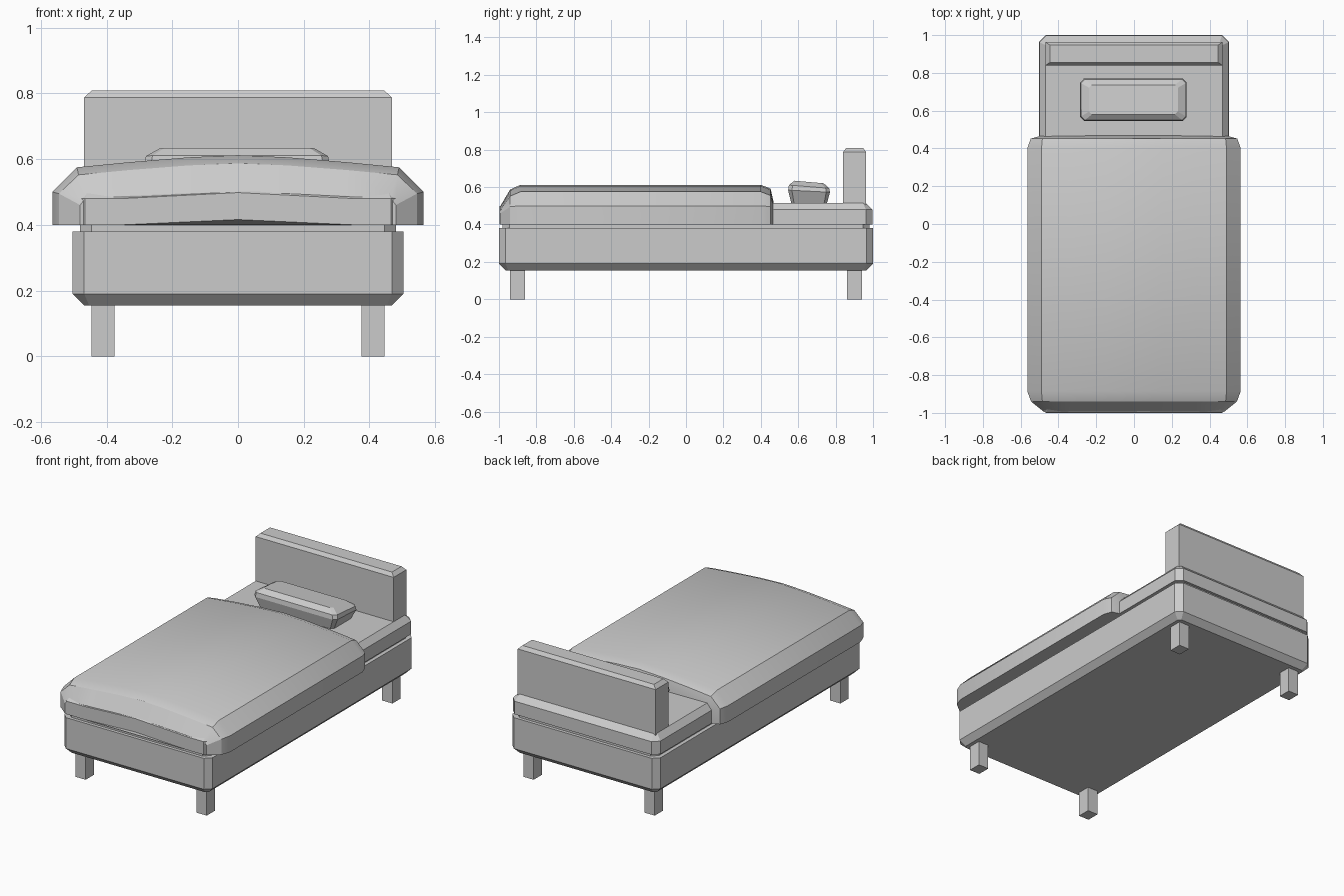
import bpy, bmesh, math

cube = bpy.data.objects.get("Cube")
if cube:
    bpy.data.objects.remove(cube, do_unlink=True)

grey = bpy.data.materials.new("plain_grey")
grey.use_nodes = True
colour = (0.6, 0.6, 0.6, 1)
grey.diffuse_color = colour
grey.node_tree.nodes["Principled BSDF"].inputs["Base Color"].default_value = colour


def loft(name, rings, smooth=False):
    """Skin a list of equal-length closed rings and cap both ends."""
    bm = bmesh.new()
    loops = [[bm.verts.new(p) for p in ring] for ring in rings]
    for a, b in zip(loops, loops[1:]):
        for i in range(len(a)):
            j = (i + 1) % len(a)
            bm.faces.new((a[i], a[j], b[j], b[i]))
    bm.faces.new(loops[0])
    bm.faces.new(loops[-1])
    bmesh.ops.recalc_face_normals(bm, faces=bm.faces)
    mesh = bpy.data.meshes.new(name)
    bm.to_mesh(mesh)
    bm.free()
    mesh.materials.append(grey)
    obj = bpy.data.objects.new(name, mesh)
    bpy.context.collection.objects.link(obj)
    if smooth:
        bpy.ops.object.select_all(action='DESELECT')
        obj.select_set(True)
        bpy.context.view_layer.objects.active = obj
        bpy.ops.object.shade_smooth_by_angle(angle=math.radians(25))
    return obj


def ring(z, hx, hy, cut=0.035, lift=0.0, slope=0.0, centre=(0, 0)):
    """Rectangle with cut corners; lift bows the middle of its front edge."""
    front = [(-hx + cut, -hy, 0), (-0.7 * hx, -hy, 0), (0, -hy, lift),
             (0.7 * hx, -hy, 0), (hx - cut, -hy, 0)]
    rest = [(hx, -hy + cut, 0), (hx, hy - cut, 0), (hx - cut, hy, 0),
            (-hx + cut, hy, 0), (-hx, hy - cut, 0), (-hx, -hy + cut, 0)]
    return [(centre[0] + x, centre[1] + y, z + dz + slope * y)
            for x, y, dz in front + rest]


def box(name, x, y, z0, z1, hx, hy):
    corners = ((-hx, -hy), (hx, -hy), (hx, hy), (-hx, hy))
    return loft(name, [[(x + a, y + b, z) for a, b in corners]
                       for z in (z0, z1)])


# Frame with bevelled underside
loft("bed_frame", [ring(0.155, 0.468, 0.965, 0.015), ring(0.19, 0.503, 1),
                   ring(0.38, 0.503, 1)])

# Recess between frame and mattress
loft("mattress_recess", [ring(0.37, 0.48, 0.98), ring(0.41, 0.48, 0.98)])

# Mattress with a bevelled top and slightly bowed foot end
loft("mattress", [ring(0.40, 0.5, 0.997, lift=0.016),
                  ring(0.48, 0.5, 0.997, lift=0.018),
                  ring(0.515, 0.468, 0.962, 0.015)])

# Headboard with bevelled top
headboard = []
for z, inset in ((0.5, 0), (0.787, 0), (0.808, 0.022)):
    hx, y0, y1 = 0.468 - inset, 0.84 + inset * 0.7, 0.963 - inset * 0.7
    headboard.append([(-hx, y0, z), (hx, y0, z), (hx, y1, z), (-hx, y1, z)])
loft("headboard", headboard)

# Legs
for side, sx in (("left", 1), ("right", -1)):
    for end, sy in (("front", -1), ("back", 1)):
        box(f"{end}_{side}_leg", sx * 0.411, sy * 0.9, 0, 0.17, 0.035, 0.04)

# Blanket: crowned sections along the bed, rounded off at both ends
# (y, half width, shoulder x, crown z, shoulder z, side edge z)
sections = [
    (-0.992, 0.48, 0.465, 0.50, 0.48, 0.46),
    (-0.94, 0.545, 0.485, 0.587, 0.552, 0.495),
    (-0.885, 0.565, 0.49, 0.612, 0.575, 0.50),
    (0.40, 0.565, 0.49, 0.612, 0.575, 0.50),
    (0.452, 0.547, 0.485, 0.592, 0.555, 0.495),
    (0.468, 0.49, 0.465, 0.52, 0.50, 0.48),
]
blanket = []
for y, w, sh, crown, shoulder, edge in sections:
    mid = shoulder + 0.42 * (crown - shoulder)
    high = shoulder + 0.82 * (crown - shoulder)
    half = [(w, 0.40), (w, edge), (sh, shoulder), (0.33, mid), (0.15, high)]
    profile = half + [(0, crown)] + [(-x, z) for x, z in reversed(half)]
    blanket.append([(x, y, z) for x, z in profile])
loft("blanket", blanket, smooth=True)

# Pillow, widest at mid height and leaning back a little
spot = (-0.003, 0.658)
loft("pillow", [ring(0.512, 0.25, 0.095, 0.015, centre=spot),
                ring(0.578, 0.282, 0.112, 0.02, slope=-0.05, centre=spot),
                ring(0.602, 0.277, 0.108, 0.02, slope=-0.08, centre=spot),
                ring(0.627, 0.235, 0.078, 0.015, slope=-0.09, centre=spot)])
